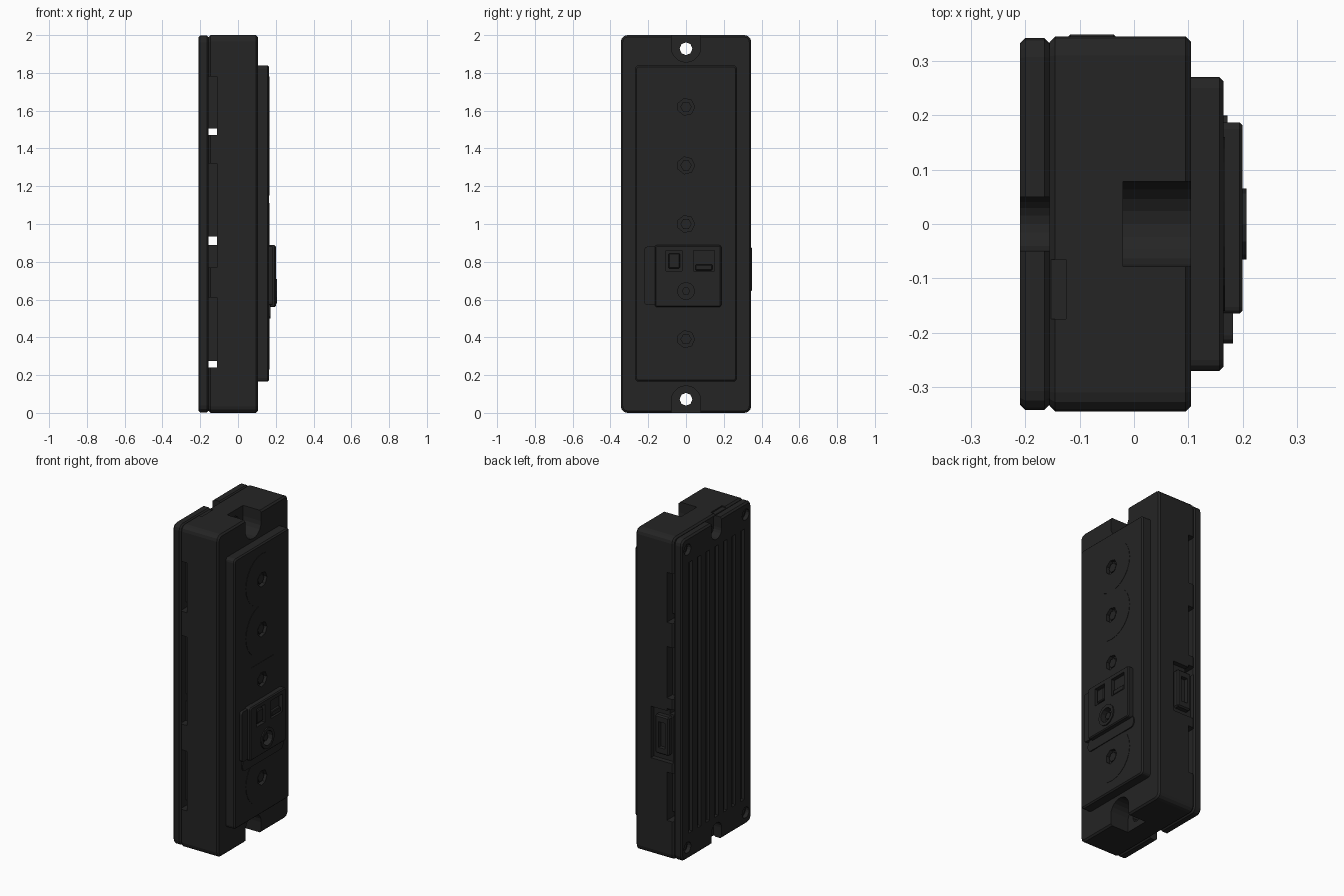
import bpy, bmesh, math
from mathutils import Matrix, Vector

if "Cube" in bpy.data.objects:
    bpy.data.objects.remove(bpy.data.objects["Cube"])

dark = bpy.data.materials.new("charcoal plastic")
dark.use_nodes = True
dark.diffuse_color = (0.018, 0.018, 0.018, 1)
dark.node_tree.nodes["Principled BSDF"].inputs["Base Color"].default_value = dark.diffuse_color


def finish(name, bm):
    mesh = bpy.data.meshes.new(name)
    bm.to_mesh(mesh)
    bm.free()
    mesh.materials.append(dark)
    ob = bpy.data.objects.new(name, mesh)
    bpy.context.collection.objects.link(ob)
    return ob


def box(name, x, y, z, corner=0, edge=0):
    """Box from ranges; corner rounds the edges along x, edge softens the rest."""
    bm = bmesh.new()
    bmesh.ops.create_cube(bm, size=1)
    for v in bm.verts:
        v.co = Vector([(r[0] + r[1]) / 2 + c * (r[1] - r[0]) for r, c in zip((x, y, z), v.co)])
    if corner:
        along = [e for e in bm.edges if abs(e.verts[0].co.x - e.verts[1].co.x) > 1e-4]
        bmesh.ops.bevel(bm, geom=along, offset=corner, segments=3, profile=0.5, affect='EDGES')
    if edge:
        rim = [e for e in bm.edges if e.calc_face_angle(0) > 1]
        bmesh.ops.bevel(bm, geom=rim, offset=edge, segments=1, affect='EDGES')
    return finish(name, bm)


def disc(name, x, y, z, radius, sides=20):
    """Cylinder along x."""
    bm = bmesh.new()
    place = Matrix.Translation(((x[0] + x[1]) / 2, y, z)) @ Matrix.Rotation(math.pi / 2, 4, 'Y')
    bmesh.ops.create_cone(bm, cap_ends=True, segments=sides, radius1=radius, radius2=radius,
                          depth=x[1] - x[0], matrix=place)
    return finish(name, bm)


def cut(target, *cutters):
    for cutter in cutters:
        mod = target.modifiers.new("cut", 'BOOLEAN')
        mod.operation, mod.solver, mod.object = 'DIFFERENCE', 'EXACT', cutter
        bpy.context.view_layer.objects.active = target
        bpy.ops.object.modifier_apply(modifier=mod.name)
        bpy.data.objects.remove(cutter)


SEAM, FACE, PLATE = -0.155, 0.105, 0.165

# Housing and back cover
body = box("housing", (SEAM, FACE), (-0.345, 0.345), (0, 2), 0.035, 0.01)
cover = box("back_cover", (-0.21, SEAM), (-0.342, 0.342), (0.003, 1.997), 0.035, 0.01)

# Mounting notches and screw holes at both ends
for s in (1, -1):
    def end(a, b):
        return tuple(sorted((1 + s * a, 1 + s * b)))
    cut(body,
        disc("cutter", (-0.02, 0.2), 0, 1 + s * 0.935, 0.078),
        box("cutter", (-0.02, 0.2), (-0.078, 0.078), end(0.935, 1.1)),
        disc("cutter", (-0.3, 0.2), 0, 1 + s * 0.928, 0.034, 8))
    cut(cover,
        disc("cutter", (-0.3, 0), 0, 1 + s * 0.93, 0.05),
        box("cutter", (-0.3, 0), (-0.05, 0.05), end(0.93, 1.1)))
    # Corner screws
    for y in (-0.285, 0.285):
        cut(cover, disc("cutter", (-0.3, -0.185), y, 1 + s * 0.925, 0.034, 14))
        disc("cover_screw", (-0.19, -0.175), y, 1 + s * 0.925, 0.022, 6)

# Cover tab recess in the top
cut(body, box("cutter", (-0.2, -0.125), (-0.175, -0.065), (1.992, 2.1)))

# Long grooves in the back
for i in range(-3, 4):
    y = i * 0.085
    cut(cover, box("cutter", (-0.3, -0.19), (y - 0.018, y + 0.018), (0.16, 1.84)))

# Side slots and the gaps that run right through
for z in ((1.47, 1.78), (0.77, 1.32), (0.24, 0.61)):
    cut(body, box("cutter", (-0.2, -0.11), (-0.5, -0.29), z))
for z in ((1.47, 1.78), (1.0, 1.32), (0.24, 0.54)):
    cut(body, box("cutter", (-0.2, -0.11), (0.29, 0.5), z))
for z in ((1.47, 1.505), (0.89, 0.935), (0.24, 0.275)):
    cut(body, box("cutter", (-0.2, -0.11), (-0.5, 0.5), z))

# Side connector in its recess
cut(body, box("cutter", (-0.15, 0), (0.315, 0.5), (0.6, 0.92)))
connector = box("side_connector", (-0.125, -0.03), (0.3, 0.349), (0.64, 0.88), 0, 0.008)
cut(connector, box("cutter", (-0.1, -0.055), (0.325, 0.5), (0.68, 0.84)))

# Raised face plate with round and square inlays
plate = box("face_plate", (0.09, PLATE), (-0.27, 0.27), (0.165, 1.84), 0.02, 0.008)
inlays = [disc("round_inlay", (0.15, PLATE + 0.002), 0, z, 0.16, 24) for z in (1.62, 1.31, 0.39)]
inlays.append(box("square_inlay", (0.15, PLATE + 0.002), (-0.11, 0.11), (0.88, 1.11)))
for inlay, z in zip(inlays, (1.62, 1.31, 0.39, 1.0)):
    for target in (plate, inlay):
        cut(target, disc("cutter", (0.145, 0.3), 0, z, 0.046, 7))
    disc("inlay_pin", (0.14, 0.158), 0, z, 0.03, 6)

# Control module with two windows and a jack
box("module_base", (0.15, 0.172), (-0.2, 0.2), (0.5, 0.57), 0.025)
box("module_side_clip", (0.15, 0.182), (-0.22, -0.15), (0.57, 0.88), 0.015)
module = box("control_module", (0.15, 0.2), (-0.165, 0.187), (0.56, 0.888), 0.012, 0.006)
cut(module,
    box("cutter", (0.178, 0.3), (-0.105, -0.02), (0.75, 0.86)),
    box("cutter", (0.178, 0.3), (0.04, 0.15), (0.75, 0.86)),
    disc("cutter", (0.17, 0.3), 0, 0.645, 0.048))
box("left_window_button", (0.17, 0.196), (-0.093, -0.032), (0.765, 0.845), 0, 0.005)
box("right_window_switch", (0.17, 0.196), (0.05, 0.14), (0.755, 0.785), 0, 0.004)
ring = disc("jack_ring", (0.17, 0.207), 0, 0.645, 0.065, 12)
cut(ring, disc("cutter", (0.1, 0.3), 0, 0.645, 0.045, 12))
disc("jack_pin", (0.16, 0.192), 0, 0.645, 0.022, 6)
